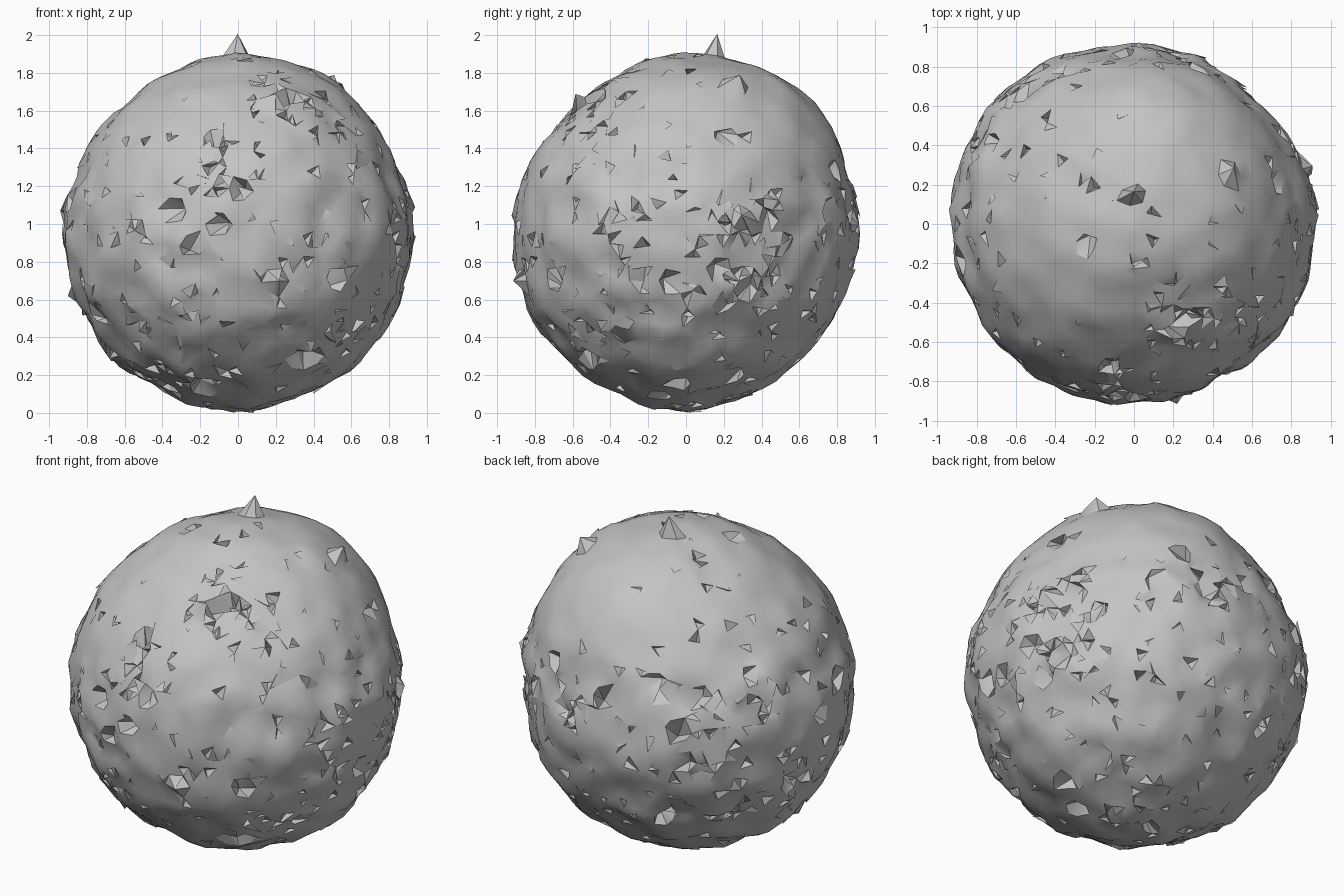
import bpy
import bmesh
import math
import random
from mathutils import Vector, noise

random.seed(7)
if "Cube" in bpy.data.objects:
    bpy.data.objects.remove(bpy.data.objects["Cube"], do_unlink=True)

HEIGHT = 2.0

# Broad bulges and dents: direction from the centre, angular width, height
SWELLS = [
    ((0.15, 0.55, 0.8), 0.5, 0.065),
    ((-0.05, -0.1, 1), 0.3, 0.03),
    ((-0.75, 0.65, 0), 0.4, 0.04),
    ((0.55, 0, 0.8), 0.3, 0.035),
    ((-1, 0, 0), 0.4, 0.015),
    ((1, 0, -0.1), 0.35, 0.02),
    ((0.65, 0.6, 0), 0.3, -0.035),
    ((0.45, -0.8, 0), 0.25, -0.02),
    ((0, -0.77, 0.64), 0.3, -0.03),
    ((-0.65, -0.6, 0), 0.2, 0.02),
    ((-0.7, 0, -0.7), 0.3, 0.02),
    ((0, 0, -1), 0.4, 0.025),
    ((0.7, 0, -0.7), 0.25, 0.02),
    ((0, -0.8, -0.58), 0.25, 0.015),
    ((0, 0.7, -0.7), 0.3, -0.015),
]
# Damaged areas: direction from the centre, angular radius, extra pit chance
CLUSTERS = [
    ((0.3, -0.5, 0.8), 0.28, 0.22),
    ((0.9, 0.3, -0.1), 0.32, 0.25),
    ((0.9, -0.15, 0.1), 0.2, 0.12),
    ((0.5, -0.5, 0.6), 0.25, 0.12),
    ((-0.1, -0.9, 0.4), 0.25, 0.12),
    ((-0.6, 0.6, -0.1), 0.5, 0.12),
    ((0.5, -0.8, -0.35), 0.35, 0.12),
    ((0.3, 0.9, 0.1), 0.3, 0.1),
    ((-0.3, -0.3, -0.9), 0.5, 0.06),
]
# Sharp peaks: position relative to the centre
SPIKES = [
    (0.51, 0.29, 0.84), (0.2, -0.58, 0.74), (-0.94, 0.08, 0.12),
    (-0.9, 0.1, -0.33), (0.22, -0.91, -0.25), (-0.68, -0.1, -0.66),
    (0.91, 0.3, 0.1), (0.94, 0.05, 0.14), (0.1, 0.92, 0.05),
]


def angle_to(d, direction):
    return d.angle(Vector(direction))


def rough_radius(d):
    """Broad swells plus ripples, calmer toward the top."""
    calm = 0.6 if d.z > 0.35 else 1.0
    swell = sum(h * math.exp(-(angle_to(d, c) / w) ** 2) for c, w, h in SWELLS)
    ripple = noise.noise(d * 5.5 + Vector((9.2, 5.3, 1.6)))
    return 0.911 + swell + 0.034 * calm * ripple


def pit_chance(d):
    chance = 0.09 - 0.055 * max(0, min(1, d.z + 0.25))
    for c, radius, extra in CLUSTERS:
        if angle_to(d, c) < radius:
            chance += extra
    return chance


def tangent_jitter(d, amount):
    v = Vector([random.uniform(-1, 1) for _ in range(3)])
    return (v - d * v.dot(d)) * amount


def raise_peak(tip):
    tip = Vector(tip)
    nearest = min(bm.verts, key=lambda v: v.co.angle(tip))
    nearest.co = tip


# Rough round body
bm = bmesh.new()
bmesh.ops.create_icosphere(bm, subdivisions=5, radius=1)
for v in bm.verts:
    d = v.co.normalized()
    v.co = d * rough_radius(d) + tangent_jitter(d, 0.018)

# Larger jagged holes
for v in bm.verts:
    d = v.co.normalized()
    if random.random() < pit_chance(d) * 0.17:
        v.co += tangent_jitter(d, 0.07) - d * random.uniform(0.04, 0.09)

# Peaks, the tallest one setting the full height
floor = min(v.co.z for v in bm.verts)
for s in SPIKES:
    raise_peak(s)
raise_peak((0, 0.17, floor + HEIGHT))

# Small pits and folded shards
chosen = [f for f in bm.faces
          if random.random() < pit_chance(f.calc_center_median().normalized())]
for v in bmesh.ops.poke(bm, faces=chosen)["verts"]:
    d = v.co.normalized()
    depth = random.uniform(0.02, 0.07) if random.random() < 0.7 else -0.01
    v.co += tangent_jitter(d, 0.075) - d * depth

# Stand centred on the floor
for axis in range(3):
    values = [v.co[axis] for v in bm.verts]
    shift = -min(values) if axis == 2 else -(min(values) + max(values)) / 2
    for v in bm.verts:
        v.co[axis] += shift

mesh = bpy.data.meshes.new("rocky_ball")
bm.to_mesh(mesh)
bm.free()
ball = bpy.data.objects.new("rocky_ball", mesh)
bpy.context.collection.objects.link(ball)

# Stone colour
stone = bpy.data.materials.new("grey stone")
stone.use_nodes = True
grey = (0.55, 0.55, 0.55, 1)
stone.diffuse_color = grey
stone.node_tree.nodes["Principled BSDF"].inputs["Base Color"].default_value = grey
mesh.materials.append(stone)

# Smooth skin with crisp broken edges
bpy.ops.object.select_all(action="DESELECT")
ball.select_set(True)
bpy.context.view_layer.objects.active = ball
bpy.ops.object.shade_smooth_by_angle(angle=0.55)
